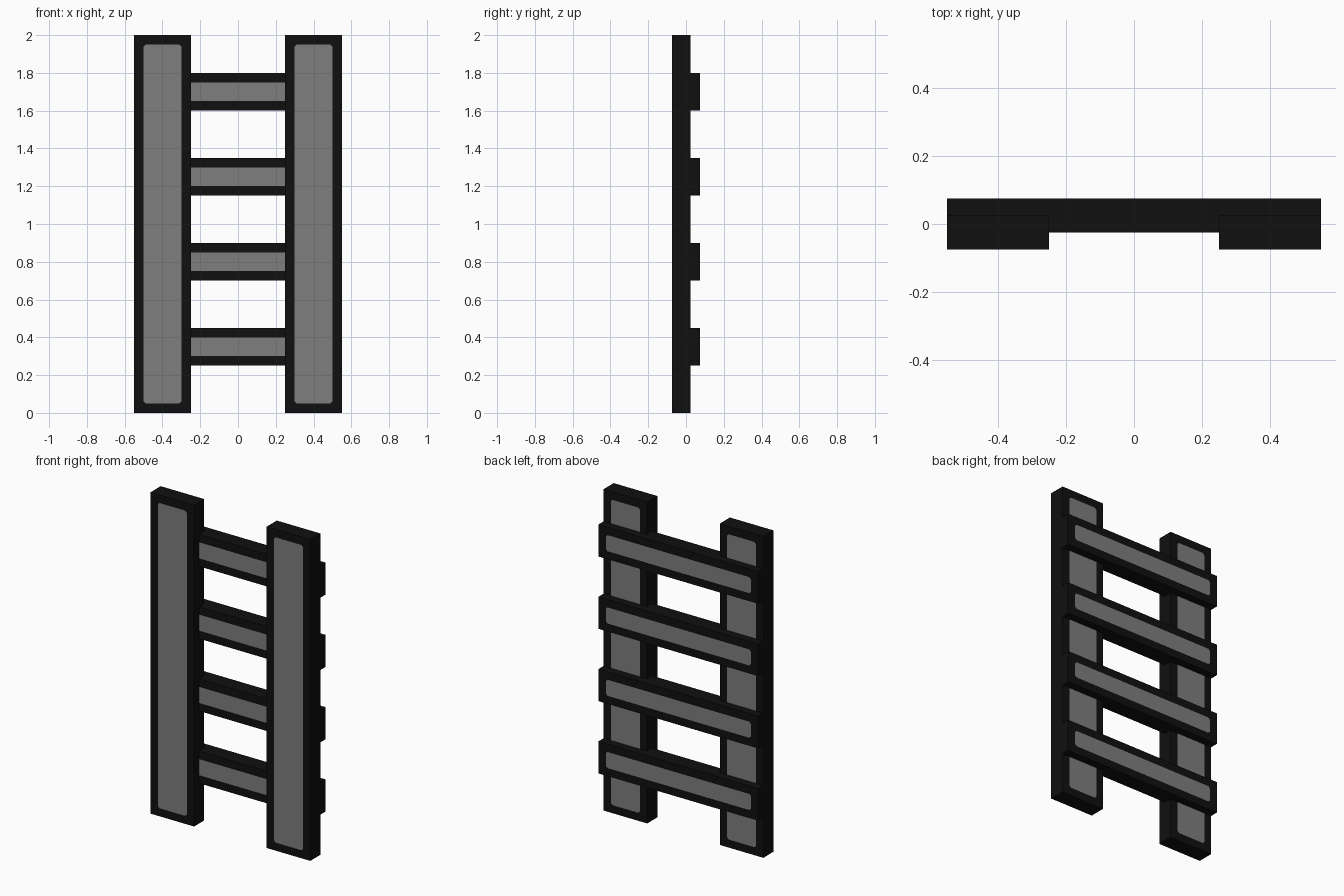
import bpy
import bmesh

cube = bpy.data.objects.get("Cube")
if cube:
    bpy.data.objects.remove(cube, do_unlink=True)


def make_material(name, value):
    mat = bpy.data.materials.new(name)
    mat.use_nodes = True
    colour = (value, value, value, 1.0)
    mat.diffuse_color = colour
    mat.node_tree.nodes["Principled BSDF"].inputs["Base Color"].default_value = colour
    return mat


BLACK = make_material("black border", 0.005)
GREY = make_material("grey panel", 0.21)
BORDER = 0.05   # width of the black frame around each panel
CORNER = 0.012  # small cut on the panel corners


def make_board(name, width, height, depth, location):
    """Black board with a grey panel cut into its front and back faces."""
    bm = bmesh.new()
    bmesh.ops.create_cube(bm, size=1.0)
    bmesh.ops.scale(bm, vec=(width, depth, height), verts=bm.verts)

    # Panels on the two broad faces, with clipped corners
    broad = [f for f in bm.faces if abs(f.normal.y) > 0.9]
    bmesh.ops.inset_individual(bm, faces=broad, thickness=BORDER, use_even_offset=True)
    half_w, half_h = width / 2 - BORDER + 0.001, height / 2 - BORDER + 0.001
    corners = [v for v in bm.verts if abs(v.co.x) < half_w and abs(v.co.z) < half_h]
    bmesh.ops.bevel(bm, geom=corners, offset=CORNER, offset_type='OFFSET',
                    segments=1, profile=0.5, affect='VERTICES')

    # Grey wherever a face lies wholly inside the border
    for f in bm.faces:
        inside = all(abs(v.co.x) < half_w and abs(v.co.z) < half_h for v in f.verts)
        f.material_index = 1 if inside else 0

    mesh = bpy.data.meshes.new(name)
    bm.to_mesh(mesh)
    bm.free()
    mesh.materials.append(BLACK)
    mesh.materials.append(GREY)
    obj = bpy.data.objects.new(name, mesh)
    obj.location = location
    bpy.context.collection.objects.link(obj)
    return obj


# Upright rails at the front
for side, x in (("left", 0.4), ("right", -0.4)):
    make_board(f"{side}_rail", 0.3, 2.0, 0.1, (x, -0.025, 1.0))

# Rungs let halfway into the back of the rails
for i in range(4):
    make_board(f"rung_{i + 1}", 1.1, 0.2, 0.1, (0, 0.025, 0.35 + 0.45 * i))
